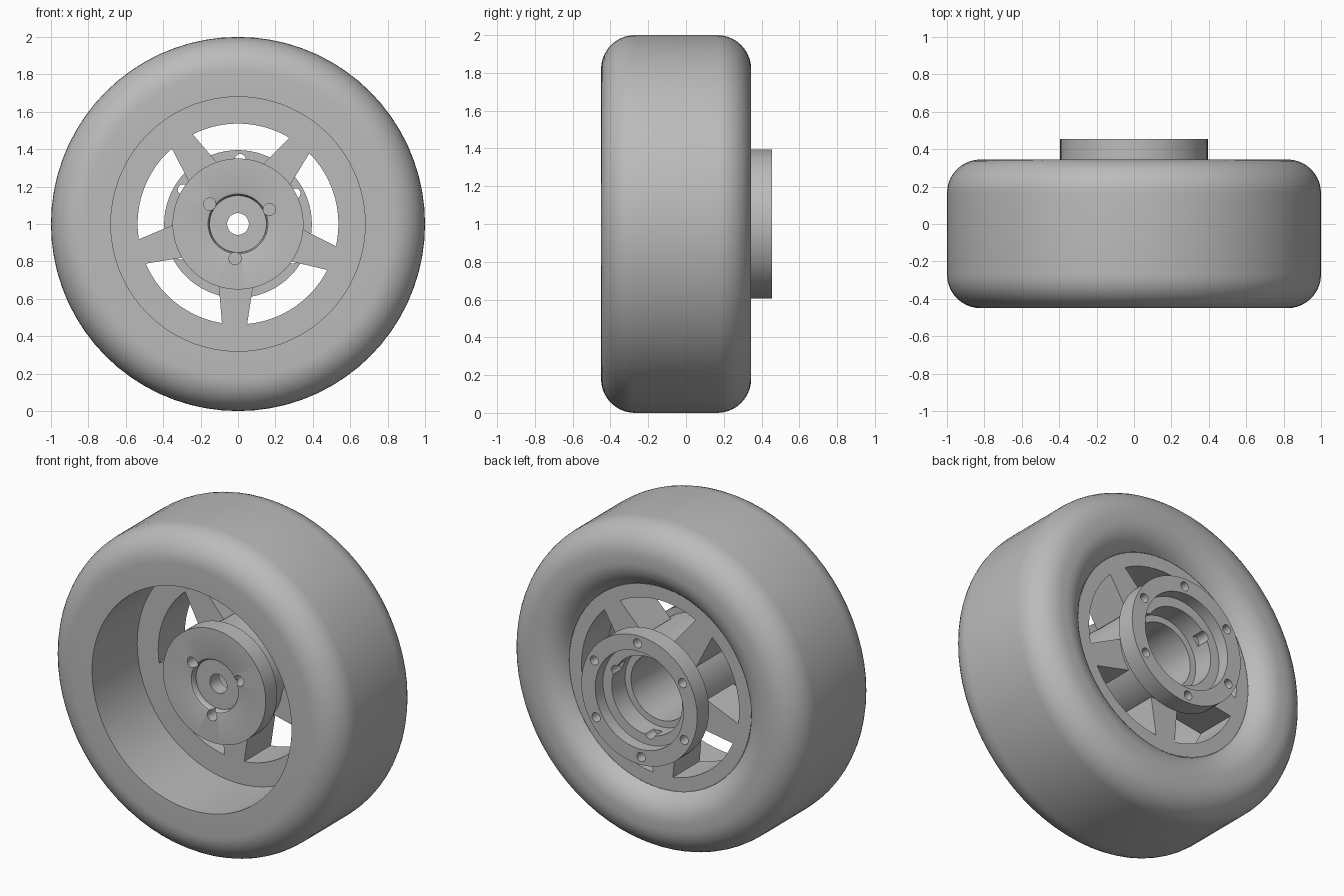
import bpy, bmesh, math
from mathutils import Matrix, Vector

cube = bpy.data.objects.get("Cube")
if cube:
    bpy.data.objects.remove(cube, do_unlink=True)

grey = bpy.data.materials.new("plain grey")
grey.use_nodes = True
colour = (0.5, 0.5, 0.5, 1)
grey.diffuse_color = colour
grey.node_tree.nodes["Principled BSDF"].inputs["Base Color"].default_value = colour

CENTRE = Vector((0, 0, 1))


def finish(name, bm):
    bmesh.ops.recalc_face_normals(bm, faces=bm.faces)
    mesh = bpy.data.meshes.new(name)
    bm.to_mesh(mesh)
    bm.free()
    mesh.materials.append(grey)
    obj = bpy.data.objects.new(name, mesh)
    obj.location = CENTRE
    bpy.context.collection.objects.link(obj)
    return obj


def smooth(obj):
    bpy.ops.object.select_all(action="DESELECT")
    obj.select_set(True)
    bpy.context.view_layer.objects.active = obj
    bpy.ops.object.shade_smooth_by_angle(angle=math.radians(35))


def revolve(name, profile, closed=False, steps=72):
    """Spin a (radius, y) profile around the axle."""
    bm = bmesh.new()
    verts = [bm.verts.new((r, y, 0)) for r, y in profile]
    pairs = list(zip(verts, verts[1:]))
    if closed:
        pairs.append((verts[-1], verts[0]))
    edges = [bm.edges.new(p) for p in pairs]
    bmesh.ops.spin(bm, geom=verts + edges, cent=(0, 0, 0), axis=(0, 1, 0),
                   angle=math.tau, steps=steps, use_merge=True)
    bmesh.ops.remove_doubles(bm, verts=bm.verts, dist=1e-5)
    return finish(name, bm)


def arc(r, y, radius, start, end, n=10):
    angles = [math.radians(start + (end - start) * i / n) for i in range(n + 1)]
    return [(r + radius * math.cos(a), y + radius * math.sin(a)) for a in angles]


def drill(target, name, count, first, ring, radius, y0, y1):
    """Cut a ring of round holes parallel to the axle."""
    bm = bmesh.new()
    for i in range(count):
        a = math.radians(first + 360 * i / count)
        place = Matrix.Translation((ring * math.cos(a), (y0 + y1) / 2, ring * math.sin(a)))
        bmesh.ops.create_cone(bm, cap_ends=True, segments=20, radius1=radius,
                              radius2=radius, depth=y1 - y0,
                              matrix=place @ Matrix.Rotation(math.pi / 2, 4, "X"))
    cutter = finish(name, bm)
    cutter.hide_render = True
    mod = target.modifiers.new(name, "BOOLEAN")
    mod.object = cutter
    mod.solver = "EXACT"
    bpy.context.view_layer.objects.active = target
    bpy.ops.object.modifier_apply(modifier=mod.name)
    bpy.data.objects.remove(cutter, do_unlink=True)


# Tyre: deep front bore, rounded shoulders, rounded lip at the back
RIM_FRONT, RIM_BACK, RIM_R, WINDOW_R = -0.01, 0.25, 0.62, 0.537
tyre = revolve("tyre", [(0.68, RIM_FRONT), (0.68, -0.45)]
               + arc(0.82, -0.27, 0.18, -90, 0)
               + arc(0.82, 0.165, 0.18, 0, 90)
               + arc(0.78, 0.165, 0.18, 90, 152))
smooth(tyre)

# Rim ring
rim = revolve("rim", [(0.68, RIM_FRONT), (WINDOW_R, RIM_FRONT),
                      (WINDOW_R, RIM_BACK), (RIM_R, RIM_BACK)])
smooth(rim)

# Hub: front plate with recess, barrel, rear flange and stepped bore
hub = revolve("hub", [(0.058, -0.19), (0.152, -0.19), (0.153, -0.215), (0.16, -0.226),
                      (0.172, -0.23), (0.35, -0.23), (0.35, -0.12), (0.31, -0.12),
                      (0.31, 0.34), (0.395, 0.34), (0.395, 0.455), (0.3, 0.455),
                      (0.3, 0.38), (0.24, 0.38), (0.24, 0.25), (0.2, 0.25),
                      (0.2, -0.1), (0.058, -0.1)], closed=True)
drill(hub, "front_holes", 3, 25, 0.185, 0.033, -0.3, -0.15)
drill(hub, "flange_holes", 6, 88, 0.347, 0.028, 0.3, 0.5)
drill(hub, "ledge_holes", 3, 25, 0.23, 0.033, 0.3, 0.42)
smooth(hub)

# Five tapered spokes
for i in range(5):
    bm = bmesh.new()
    outline = [(0.3, -0.095), (WINDOW_R, -0.067), (WINDOW_R, 0.067), (0.3, 0.095)]
    face = bm.faces.new([bm.verts.new((r, RIM_FRONT, w)) for r, w in outline])
    side = bmesh.ops.extrude_face_region(bm, geom=[face])["geom"]
    bmesh.ops.translate(bm, vec=(0, RIM_BACK - RIM_FRONT, 0),
                        verts=[g for g in side if isinstance(g, bmesh.types.BMVert)])
    turn = Matrix.Rotation(math.radians(92 + 72 * i), 4, "Y")
    bmesh.ops.transform(bm, matrix=turn, verts=bm.verts)
    finish(f"spoke_{i + 1}", bm)
